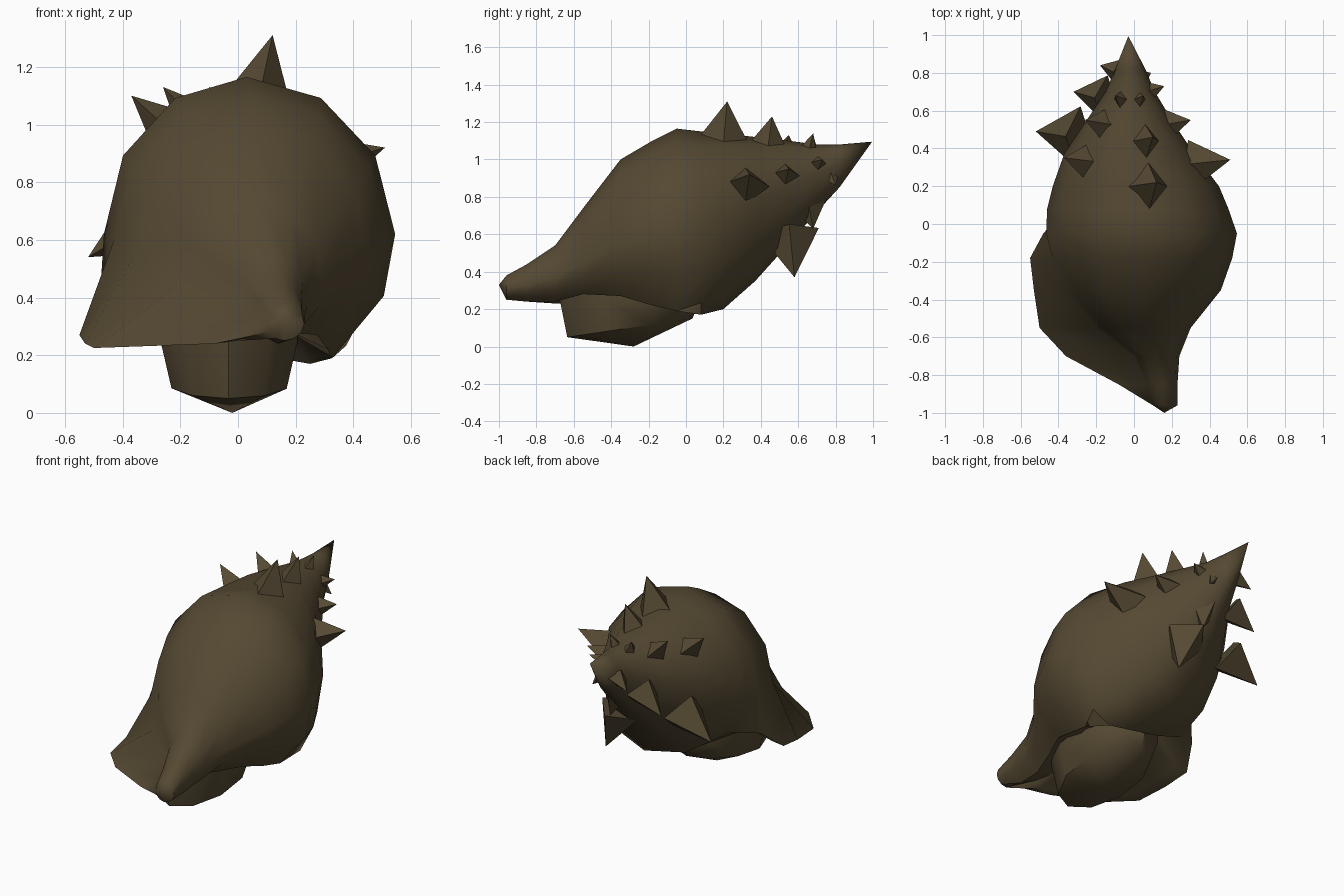
import bpy, bmesh, math
from mathutils import Vector

if "Cube" in bpy.data.objects:
    bpy.data.objects.remove(bpy.data.objects["Cube"])

brown = bpy.data.materials.new("olive brown")
brown.diffuse_color = (0.09, 0.066, 0.032, 1)
brown.use_nodes = True
brown.node_tree.nodes["Principled BSDF"].inputs["Base Color"].default_value = brown.diffuse_color


def finish(bm, name, angle):
    bmesh.ops.recalc_face_normals(bm, faces=bm.faces)
    me = bpy.data.meshes.new(name)
    bm.to_mesh(me)
    bm.free()
    me.materials.append(brown)
    ob = bpy.data.objects.new(name, me)
    bpy.context.collection.objects.link(ob)
    bpy.ops.object.select_all(action='DESELECT')
    ob.select_set(True)
    bpy.context.view_layer.objects.active = ob
    bpy.ops.object.shade_smooth_by_angle(angle=math.radians(angle))
    return ob


def loft(name, rings, start, end, angle=50):
    """Skin closed rings and close both ends with a point."""
    bm = bmesh.new()
    rows = [[bm.verts.new(p) for p in r] for r in rings]
    n = len(rows[0])
    for a, b in zip(rows, rows[1:]):
        for i in range(n):
            j = (i + 1) % n
            bm.faces.new((a[i], a[j], b[j], b[i]))
    for row, tip in ((rows[0], start), (rows[-1], end)):
        v = bm.verts.new(tip)
        for i in range(n):
            bm.faces.new((row[i], row[(i + 1) % n], v))
    return finish(bm, name, angle)


# Shell: y, top z, middle z, bottom z, left x, right x, top centre x, bottom centre x, flared lip (x, z)
STATIONS = [
    (-0.96, .38, .31, .25, .10, .23, .16, .16, None),
    (-0.85, .44, .33, .24, .06, .23, .15, .16, (-.08, .24)),
    (-0.70, .54, .37, .24, .00, .24, .12, .14, (-.36, .23)),
    (-0.55, .74, .45, .28, -.20, .30, .07, .15, (-.50, .225)),
    (-0.35, 1.0, .55, .27, -.36, .46, .04, .20, (-.53, .24)),
    (-0.18, 1.1, .60, .22, -.43, .52, .04, .24, (-.55, .27)),
    (-0.05, 1.165, .62, .19, -.465, .545, .03, .25, (-.48, .38)),
    (0.08, 1.15, .64, .17, -.46, .50, .03, .25, None),
    (0.20, 1.14, .68, .20, -.43, .45, .02, .15, None),
    (0.37, 1.12, .78, .35, -.37, .32, .00, .05, None),
    (0.55, 1.10, .86, .55, -.25, .20, -.01, .00, None),
    (0.70, 1.08, .92, .72, -.15, .11, -.02, -.02, None),
    (0.82, 1.08, .98, .85, -.10, .06, -.02, -.02, None),
]
rings = []
for y, top, mid, bot, xl, xr, ct, cb, lip in STATIONS:
    ring = []
    for k in range(12):
        a = math.radians(30 * k)
        c, s = math.cos(a), math.sin(a)
        cx = ct if k <= 6 else cb
        x = cx + c * ((xr - cx) if c > 0 else (cx - xl))
        z = mid + s * ((top - mid) if s > 0 else (mid - bot))
        ring.append(Vector((x, y, z)))
    if lip:  # open underside with a flared left lip
        lx, lz = lip
        ring[7] = Vector((lx, y, lz))
        ring[8] = Vector((lx + .08, y, lz + .01))
        ring[9] = Vector((lx * .3 + xr * .2, y, min(lz + .16, mid - .03)))
        ring[10] = Vector((xr * .6, y, bot))
    rings.append(ring)
loft("shell", rings, (.16, -1, .33), (-.03, .995, 1.095))

# Soft body bulging out of the opening
body = []
for z0, tilt, rx, ry in ((.36, .0, .25, .375), (.25, .0, .25, .375), (.10, .05, .21, .335)):
    ring = []
    for k in range(10):
        a = math.tau * k / 10 + .3
        ring.append((-.03 + rx * math.cos(a), -.30 + ry * math.sin(a), z0 + tilt * math.sin(a)))
    body.append(ring)
loft("body", body, (-.03, -.30, .38), (-.02, -.28, 0), 45)


# Spikes along the spiral: tip x, y, z, base radius, depth into shell
SPIKES = [
    (.12, .22, 1.31, .15, .24), (.51, .34, .92, .13, .22), (-.37, .35, 1.10, .13, .22),
    (-.52, .49, .54, .16, .26), (.15, .58, .37, .16, .26), (.10, .46, 1.23, .11, .18),
    (.30, .55, .95, .10, .16), (-.26, .55, 1.13, .09, .16), (-.32, .70, .73, .12, .20),
    (.05, .68, .63, .11, .16), (.05, .68, 1.14, .06, .12), (.16, .73, 1.00, .06, .10),
    (-.10, .68, 1.13, .06, .10), (-.18, .84, .90, .07, .12), (.09, .80, .86, .06, .10),
]


def axis_z(y):
    return .66 + .46 * max(0, y - .1)


bm = bmesh.new()
for x, y, z, r, d in SPIKES:
    tip = Vector((x, y, z))
    core = Vector((-.01, y - .06, axis_z(y)))
    out = (tip - core).normalized()
    side = out.cross(Vector((0, 1, 0))).normalized()
    along = side.cross(out)
    base = tip - out * d
    vs = [bm.verts.new(base + o * r) for o in (side * .8, along, -side * .8, -along)]
    top = bm.verts.new(tip)
    bm.faces.new(vs)
    for i in range(4):
        bm.faces.new((vs[i], vs[(i + 1) % 4], top))
finish(bm, "spikes", 40)
